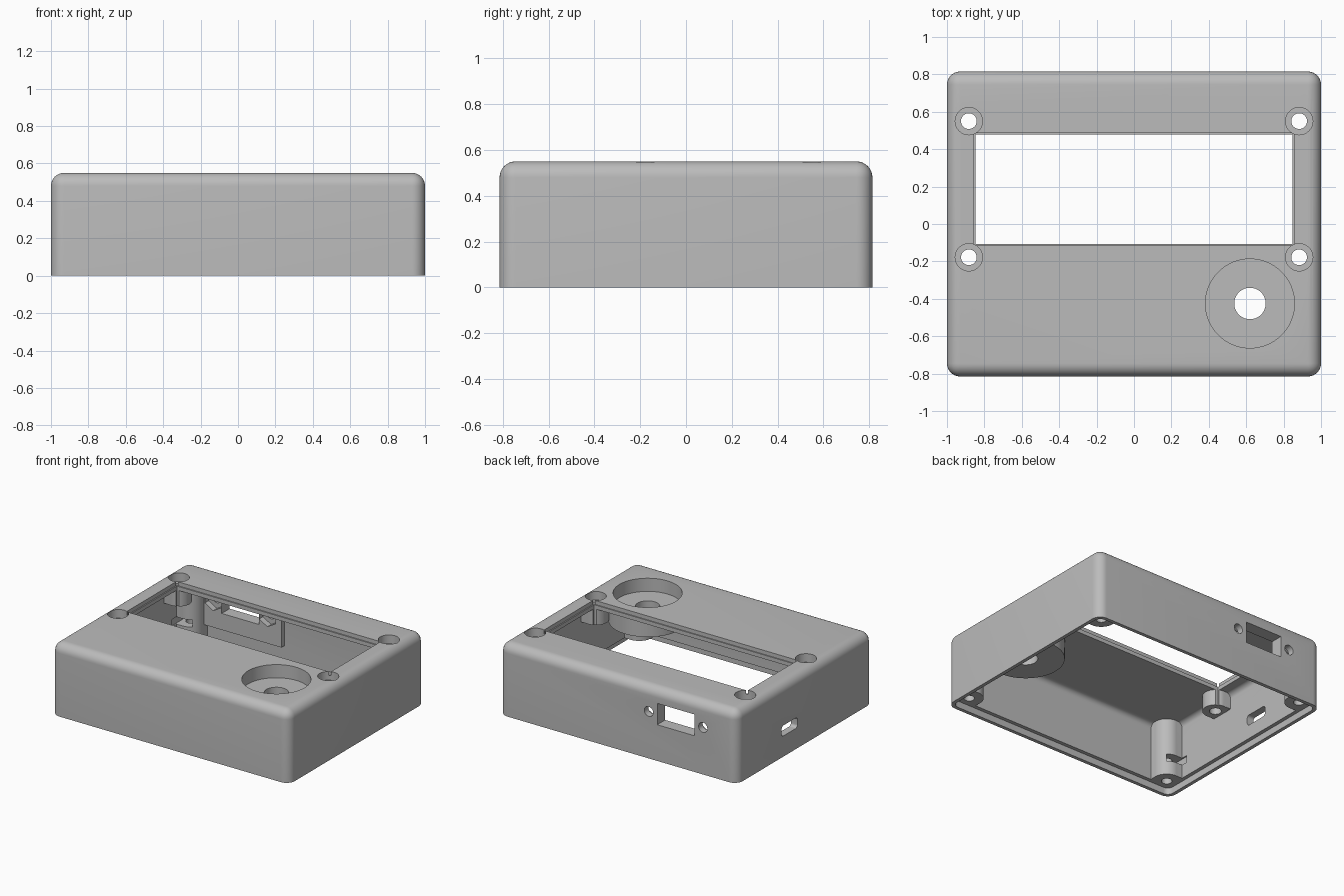
import bpy, bmesh, math
from mathutils import Matrix, Vector

old = bpy.data.objects.get("Cube")
if old:
    bpy.data.objects.remove(old, do_unlink=True)

grey = bpy.data.materials.new("light_grey")
grey.use_nodes = True
colour = (0.5, 0.5, 0.5, 1)
grey.diffuse_color = colour
grey.node_tree.nodes["Principled BSDF"].inputs["Base Color"].default_value = colour


def finish(name, bm):
    mesh = bpy.data.meshes.new(name)
    bm.to_mesh(mesh)
    bm.free()
    mesh.materials.append(grey)
    ob = bpy.data.objects.new(name, mesh)
    bpy.context.collection.objects.link(ob)
    return ob


def box(name, lo, hi, radius=0, top=False):
    """Box between two corners, with rounded upright (and top) edges."""
    lo, hi = Vector(lo), Vector(hi)
    bm = bmesh.new()
    bmesh.ops.create_cube(bm, size=1)
    for v in bm.verts:
        v.co = (lo + hi) / 2 + v.co * (hi - lo)
    if radius:
        def rounded(e):
            a, b = (v.co for v in e.verts)
            return abs(a.z - b.z) > 1e-4 or (top and min(a.z, b.z) > hi.z - 1e-4)
        bmesh.ops.bevel(bm, geom=[e for e in bm.edges if rounded(e)], offset=radius,
                        segments=8, profile=0.5, affect='EDGES', clamp_overlap=True)
    return finish(name, bm)


def cylinder(name, x, y, z0, z1, radius, sides=48):
    bm = bmesh.new()
    bmesh.ops.create_cone(bm, cap_ends=True, segments=sides, radius1=radius,
                          radius2=radius, depth=z1 - z0,
                          matrix=Matrix.Translation((x, y, (z0 + z1) / 2)))
    return finish(name, bm)


def rod_y(name, x, z, y0, y1, radius, sides=32):
    ob = cylinder(name, 0, 0, -(y1 - y0) / 2, (y1 - y0) / 2, radius, sides)
    ob.data.transform(Matrix.Translation((x, (y0 + y1) / 2, z)) @
                      Matrix.Rotation(math.pi / 2, 4, 'X'))
    return ob


def combine(body, parts, operation):
    """Apply the parts to the body in order, then discard them."""
    for part in parts:
        mod = body.modifiers.new("join", 'BOOLEAN')
        mod.operation, mod.solver, mod.object = operation, 'EXACT', part
        bpy.context.view_layer.update()
        evaluated = body.evaluated_get(bpy.context.evaluated_depsgraph_get())
        mesh = bpy.data.meshes.new_from_object(evaluated)
        body.modifiers.clear()
        body.data = mesh
        bpy.data.objects.remove(part, do_unlink=True)


# Main dimensions
W, D, H = 1.0, 0.815, 0.55
WALL, LIP, CEILING = 0.055, 0.027, 0.49
KNOB = (0.62, -0.425)
CORNERS = [(sx, sy) for sx in (-1, 1) for sy in (-1, 1)]
SCREWS = [(sx * 0.883, y) for sx in (-1, 1) for y in (-0.178, 0.55)]
PORT_X, PORT_Z = -0.485, 0.357

# Hollow outer shell
case = box("enclosure_top_shell", (-W, -D, 0), (W, D, H), 0.07, True)
combine(case, [box("cavity", (WALL - W, WALL - D, -0.1), (W - WALL, D - WALL, CEILING),
                   0.04, True)], 'DIFFERENCE')

# Corner bosses, display posts, dial cup and rear port backing
solids = [cylinder("dial_cup", *KNOB, 0.34, 0.52, 0.27, 64),
          box("port_backing", (-0.83, 0.72, 0.15), (-0.14, 0.79, 0.51))]
for sx, sy in CORNERS:
    x, y = sx * 0.89, sy * 0.71
    solids.append(cylinder("corner_boss", x, y, 0.02, 0.5, 0.1))
    for x0, y0 in ((0.79, 0.71), (0.89, 0.61)):
        xs, ys = sorted((sx * x0, sx * 0.96)), sorted((sy * y0, sy * 0.775))
        solids.append(box("corner_fill", (xs[0], ys[0], 0.021), (xs[1], ys[1], 0.499)))
for x, y in SCREWS:
    side = math.copysign(1, x)
    solids.append(cylinder("display_post", x, y, 0.37, 0.505, 0.09))
    xs = sorted((x, side * 0.97))
    solids.append(box("post_web", (xs[0], y - 0.09, 0.371), (xs[1], y + 0.09, 0.504)))
combine(case, solids, 'UNION')

# Lower lip, stepped display window and dial recess
cuts = [box("lip", (LIP - W, LIP - D, -0.1), (W - LIP, D - LIP, 0.05), 0.045),
        box("window", (-0.848, -0.108, 0.3), (0.848, 0.478, 0.7)),
        box("window_step", (-0.857, -0.116, 0.52), (0.857, 0.487, 0.7)),
        cylinder("dial_recess", *KNOB, 0.45, 0.7, 0.238, 64),
        cylinder("dial_hole", *KNOB, 0.2, 0.7, 0.084)]

# Display screw holes with counterbores
for x, y in SCREWS:
    cuts += [cylinder("screw_hole", x, y, 0.2, 0.7, 0.042, 32),
             cylinder("counterbore", x, y, 0.485, 0.7, 0.073)]

# Corner screw holes with nut slots that open inward
for sx, sy in CORNERS:
    x, y = sx * 0.89, sy * 0.71
    ys = sorted((y + sy * 0.03, sy * 0.56))
    cuts += [cylinder("corner_hole", x, y, -0.1, 0.35, 0.037, 32),
             box("nut_slot", (x - 0.065, ys[0], 0.155), (x + 0.065, ys[1], 0.21))]

# Rear port with its screw holes and nut pockets, and the side socket
cuts.append(box("port", (PORT_X - 0.156, 0.6, 0.275), (PORT_X + 0.156, 1, 0.437)))
for side in (-1, 1):
    x = PORT_X + side * 0.228
    cuts += [rod_y("port_hole", x, PORT_Z, 0.6, 1, 0.037),
             rod_y("port_nut", x, PORT_Z, 0.6, 0.765, 0.08, 6)]
socket = box("side_socket", (-0.04, -0.095, -0.2), (0.04, 0.095, 0.2), 0.022)
socket.data.transform(Matrix.Translation((-1, 0.185, 0.197)) @
                      Matrix.Rotation(math.pi / 2, 4, 'Y'))
cuts.append(socket)
combine(case, cuts, 'DIFFERENCE')

# Smooth rounds, crisp edges
bpy.ops.object.select_all(action='DESELECT')
case.select_set(True)
bpy.context.view_layer.objects.active = case
bpy.ops.object.shade_smooth_by_angle(angle=math.radians(30))
